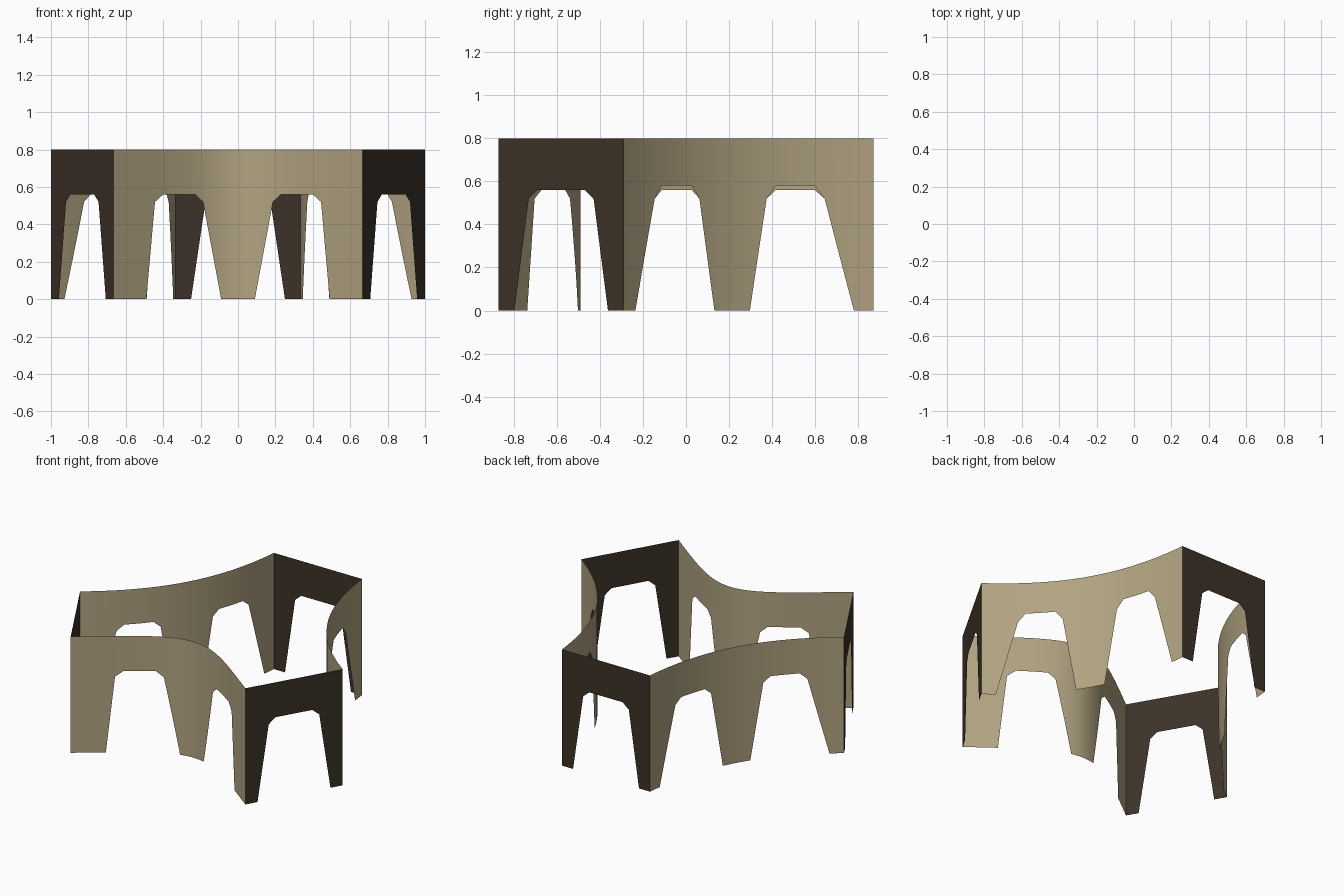
import bpy
from mathutils import Vector

if "Cube" in bpy.data.objects:
    bpy.data.objects.remove(bpy.data.objects["Cube"])

TOP = 0.80       # wall height
SHOULDER = 0.52  # where the opening starts to chamfer in


def material(name, rgb):
    m = bpy.data.materials.new(name)
    m.diffuse_color = (*rgb, 1)
    m.use_nodes = True
    m.node_tree.nodes["Principled BSDF"].inputs["Base Color"].default_value = m.diffuse_color
    return m


tan = material("tan", (0.445, 0.371, 0.223))
dark = material("dark_brown", (0.046, 0.032, 0.021))


def bow(u, half, h, k):
    """Inward depth of a symmetric cubic curve at chord position u."""
    lo, hi = -0.5, 0.5
    for _ in range(40):
        s = (lo + hi) / 2
        x = half * (1.5 * s + 2 * s**3) + k * (1.5 * s - 6 * s**3)
        lo, hi = (s, hi) if x < u else (lo, s)
    return h * (0.75 - 3 * lo * lo)


def wall(name, p0, p1, mat, openings, arch_top, h=0.0, k=0.0):
    """Single-sheet wall from p0 to p1 (anticlockwise), bowed inward, with tapered openings."""
    p0, p1 = Vector(p0), Vector(p1)
    mid, half = (p0 + p1) / 2, (p1 - p0).length / 2
    along = (p1 - p0).normalized()
    inward = Vector((-along.y, along.x))
    # lower edge of the sheet as (position, height) points
    edge = [(-half, 0)]
    for o in openings:
        edge += list(zip(o, (0, SHOULDER, arch_top, arch_top, SHOULDER, 0)))
    edge.append((half, 0))
    # subdivide the columns where the wall is curved
    cols = []
    for (ua, za), (ub, zb) in zip(edge, edge[1:]):
        n = max(2, int((ub - ua) / 0.02)) if h else 1
        cols += [(ua + (ub - ua) * i / n, za + (zb - za) * i / n) for i in range(n)]
    cols.append(edge[-1])
    verts, faces = [], []
    for i, (u, z) in enumerate(cols):
        p = mid + along * u + inward * (bow(u, half, h, k) if h else 0)
        verts += [(p.x, p.y, z), (p.x, p.y, TOP)]
        if i:
            a = 2 * i
            faces.append((a - 2, a, a + 1, a - 1))
    me = bpy.data.meshes.new(name)
    me.from_pydata(verts, [], faces)
    me.materials.append(mat)
    for f in me.polygons:
        f.use_smooth = bool(h)
    ob = bpy.data.objects.new(name, me)
    bpy.context.collection.objects.link(ob)


def pair(half_opening):
    """Two openings mirrored about the wall middle."""
    return [tuple(-u for u in reversed(half_opening)), half_opening]


front_open = pair((0.09, 0.187, 0.23, 0.40, 0.444, 0.49))
side_open = pair((0.095, 0.18, 0.226, 0.409, 0.455, 0.585))
end_open = [(-0.251, -0.174, -0.127, 0.127, 0.174, 0.251)]

# curved tan walls
wall("front_curved_wall", (-0.665, -0.87), (0.665, -0.87), tan, front_open, 0.56, 0.507)
wall("right_curved_wall", (1, -0.29), (0.335, 0.87), tan, side_open, 0.58, 0.207, 0.2)
wall("left_curved_wall", (-0.335, 0.87), (-1, -0.29), tan, side_open, 0.56, 0.207, 0.2)

# flat dark end panels
wall("right_end_panel", (0.665, -0.87), (1, -0.29), dark, end_open, 0.56)
wall("left_end_panel", (-1, -0.29), (-0.665, -0.87), dark, end_open, 0.56)
wall("back_end_panel", (0.335, 0.87), (-0.335, 0.87), dark, end_open, 0.56)
